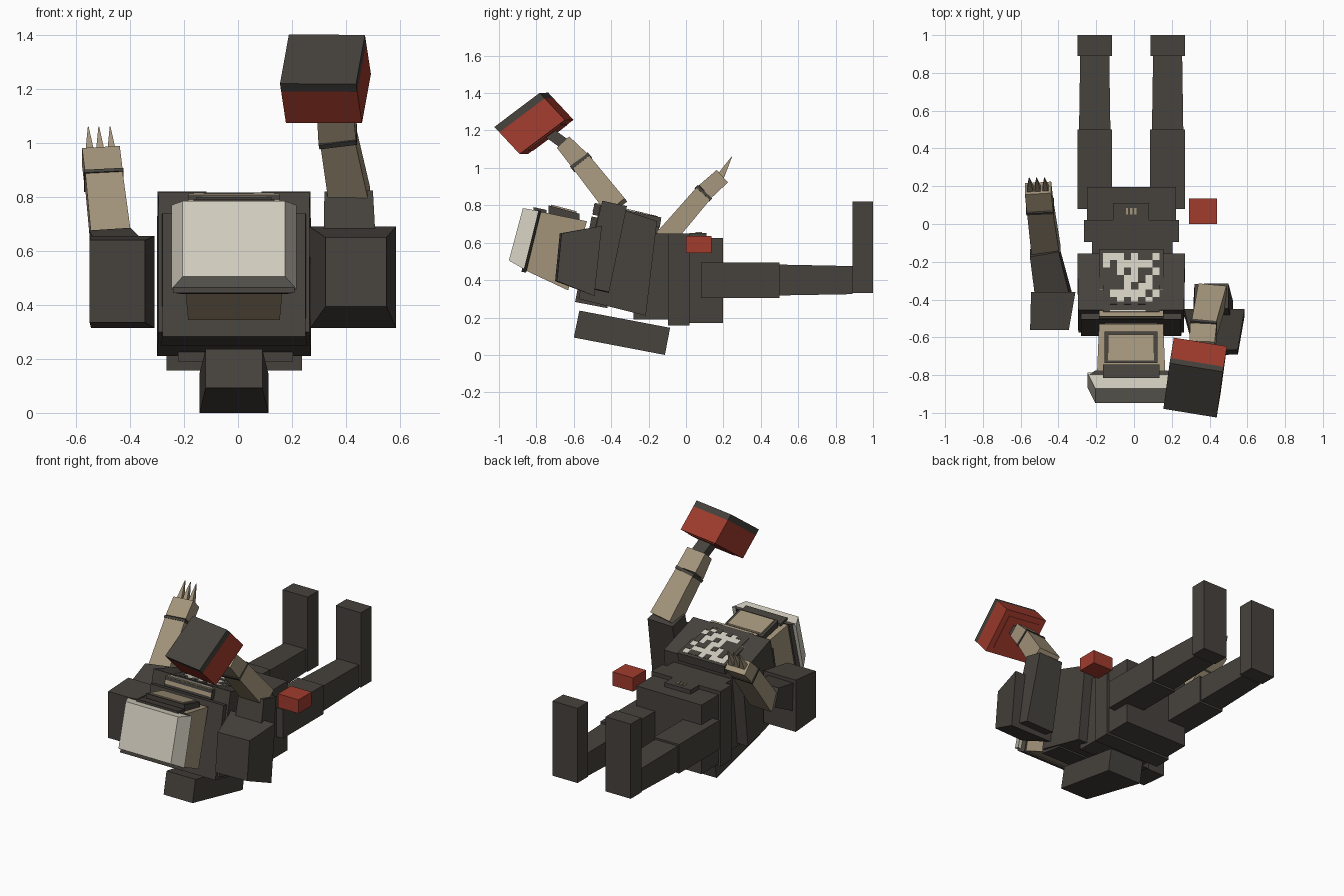
import bpy, bmesh, random
from mathutils import Vector as V

if "Cube" in bpy.data.objects:
    bpy.data.objects.remove(bpy.data.objects["Cube"])

random.seed(4)
CX = -0.015  # body centre line


def material(name, r, g, b):
    m = bpy.data.materials.new(name)
    m.diffuse_color = (r, g, b, 1)
    m.use_nodes = True
    m.node_tree.nodes["Principled BSDF"].inputs["Base Color"].default_value = m.diffuse_color
    return m


DARK = material("charcoal", 0.062, 0.055, 0.047)
TAN = material("tan", 0.37, 0.30, 0.20)
PALE = material("bone_white", 0.66, 0.62, 0.53)
RED = material("brick_red", 0.36, 0.045, 0.027)


def loft(name, ring_a, ring_b, mat):
    """Solid between two matching rings of points."""
    bm = bmesh.new()
    a = [bm.verts.new(p) for p in ring_a]
    b = [bm.verts.new(p) for p in ring_b]
    n = len(a)
    bm.faces.new(a)
    bm.faces.new(b)
    for i in range(n):
        j = (i + 1) % n
        bm.faces.new((a[i], a[j], b[j], b[i]))
    bmesh.ops.recalc_face_normals(bm, faces=bm.faces)
    me = bpy.data.meshes.new(name)
    bm.to_mesh(me)
    bm.free()
    me.materials.append(mat)
    ob = bpy.data.objects.new(name, me)
    bpy.context.collection.objects.link(ob)
    return ob


def rect(x0, x1, y, z0, z1):
    return [(x0, y, z0), (x1, y, z0), (x1, y, z1), (x0, y, z1)]


def block(name, x0, x1, y0, y1, z0, z1, mat=DARK):
    return loft(name, rect(x0, x1, y0, z0, z1), rect(x0, x1, y1, z0, z1), mat)


def slab(name, ft, fb, bt, bb, hf, hb, mat=DARK):
    """Symmetric wedge from side-view corners (y, z) and front/back half widths."""
    def ring(t, b, h):
        return [(CX - h, *b), (CX + h, *b), (CX + h, *t), (CX - h, *t)]
    return loft(name, ring(ft, fb, hf), ring(bt, bb, hb), mat)


def beam(name, p0, p1, w0, d0, w1, d1, mat):
    """Tapered limb segment: width along x, depth across it."""
    p0, p1 = V(p0), V(p1)
    axis = (p1 - p0).normalized()
    depth = axis.cross(V((1, 0, 0))).normalized()
    side = depth.cross(axis)

    def ring(p, w, d):
        return [p + side * sx * w / 2 + depth * sy * d / 2
                for sx, sy in ((-1, -1), (1, -1), (1, 1), (-1, 1))]
    return loft(name, ring(p0, w0, d0), ring(p1, w1, d1), mat)


# Legs
for s, side in ((-1, "left"), (1, "right")):
    c = CX + s * 0.193
    block(side + "_thigh", c - .092, c + .092, .08, .5, .305, .495)
    loft(side + "_shin", rect(c - .083, c + .083, .5, .318, .483),
         rect(c - .077, c + .077, .89, .325, .475), DARK)
    block(side + "_foot", c - .091, c + .091, .89, 1.0, .33, .82)

# Pelvis, belt, waist
block("pelvis", -.25, .222, .0, .197, .172, .625)
block("belt", -.265, .238, -.095, .02, .158, .65)
block("waist", -.222, .203, -.28, -.05, .19, .65)
block("buckle", -.11, .08, .02, .11, .60, .652)
for k in range(3):
    x = CX + (k - 1) * .022
    block("buckle_bar", x - .006, x + .006, .05, .085, .65, .657, TAN)

# Chest and upper yoke
slab("chest", (-.455, .817), (-.575, .30), (-.155, .715), (-.215, .21), .28, .285)
slab("yoke", (-.505, .74), (-.593, .283), (-.40, .72), (-.42, .25), .265, .272)

# Chest screen: frame and mottled panel on the sloping front
FRAME_A, FRAME_B = (-.50, .80), (-.13, .685)
slab("screen_frame_base", (-.49, .81), (-.50, .75), (-.132, .735), (-.14, .68), .17, .17)


def on_screen(x, t, h=0.0):
    return (x, -.475 + t * .335 + h * .3, .815 - t * .08 + h)


def screen_plate(name, x0, x1, t0, t1, h0, h1, mat):
    def ring(h):
        return [on_screen(x0, t0, h), on_screen(x1, t0, h),
                on_screen(x1, t1, h), on_screen(x0, t1, h)]
    return loft(name, ring(h0), ring(h1), mat)


screen_plate("screen_frame", CX - .168, CX + .168, -.03, 1.02, -.05, -.004, TAN)
screen_plate("screen", CX - .15, CX + .15, .03, .96, -.01, .002, PALE)
N = 8
for i in range(N):
    for j in range(N):
        r = random.random()
        if r > .42:
            continue
        x = CX - .15 + .3 * i / N
        t = .03 + .93 * j / N
        m = RED if r < .04 else DARK
        screen_plate("screen_patch", x, x + .3 / N, t, t + .93 / N, .0021, .004, m)

# Backpack
slab("backpack", (-.57, .237), (-.60, .093), (-.085, .145), (-.113, 0), .105, .128)

# Head: body, crown, face screen
slab("head", (-.775, .765), (-.865, .455), (-.53, .715), (-.63, .345), .18, .17, TAN)
slab("head_band", (-.80, .775), (-.88, .445), (-.775, .77), (-.855, .44), .225, .19)
slab("crown", (-.872, .785), (-.947, .505), (-.787, .77), (-.865, .458), .19, .232, PALE)
slab("face_frame", (-.735, .80), (-.735, .74), (-.57, .755), (-.57, .69), .14, .14)
slab("face_plate", (-.722, .804), (-.722, .75), (-.585, .768), (-.585, .70), .122, .122, TAN)
slab("brow", (-.815, .79), (-.815, .76), (-.745, .775), (-.745, .74), .15, .15)
slab("neck", (-.64, .64), (-.65, .40), (-.48, .66), (-.50, .36), .14, .14)

# Left arm: shoulder, upper arm, forearm, hand, claws
loft("left_shoulder", rect(-.55, -.345, -.56, .335, .64),
     rect(-.545, -.31, -.36, .315, .655), DARK)
beam("left_upper_arm", (-.42, -.42, .52), (-.475, -.14, .625), .19, .19, .155, .12, DARK)
beam("left_forearm", (-.465, -.15, .58), (-.497, .092, .862), .15, .11, .138, .098, TAN)
beam("left_wrist_band", (-.497, .088, .858), (-.498, .098, .869), .146, .106, .146, .106, DARK)
beam("left_hand", (-.498, .098, .869), (-.508, .19, .952), .14, .095, .14, .09, TAN)
for x in (-.555, -.516, -.474):
    beam("left_claw", (x + .006, .185, .955), (x, .245, 1.06), .034, .04, .003, .003, TAN)

# Right arm: shoulder, upper arm, forearm, hand
loft("right_shoulder",
     [(.325, -.70, .395), (.55, -.69, .395), (.55, -.665, .65), (.325, -.675, .65)],
     [(.268, -.49, .315), (.585, -.49, .315), (.585, -.45, .69), (.265, -.45, .69)], DARK)
beam("right_upper_arm", (.42, -.485, .35), (.41, -.382, .808), .21, .15, .18, .135, DARK)
beam("right_forearm", (.415, -.37, .79), (.37, -.56, 1.03), .15, .125, .13, .112, TAN)
beam("right_wrist_band", (.371, -.555, 1.023), (.368, -.567, 1.038), .14, .122, .14, .122, DARK)
beam("right_hand", (.368, -.567, 1.038), (.36, -.655, 1.135), .14, .11, .135, .09, TAN)
beam("grip", (.36, -.645, 1.125), (.345, -.735, 1.19), .09, .06, .09, .06, DARK)

# Held mallet block: red body with a dark cap, on its own tilted axes
C = V((.324, -.813, 1.238))
U = V((.282, -.046, -.001)) / 2
W = V((-.033, -.242, -.182)) / 2
NRM = V((-.022, -.135, .145))


def tilted(name, n0, n1, s, mat):
    def ring(n):
        return [C + NRM * n + U * a * s + W * b * s
                for a, b in ((-1, -1), (1, -1), (1, 1), (-1, 1))]
    return loft(name, ring(n0), ring(n1), mat)


tilted("held_block", -.5, .3, 1, RED)
tilted("held_block_cap", .3, .5, 1, DARK)
tilted("held_block_base", -.53, -.5, .75, RED)

# Loose box beside the hip
block("hip_box", .29, .44, .0, .135, .545, .635, RED)
